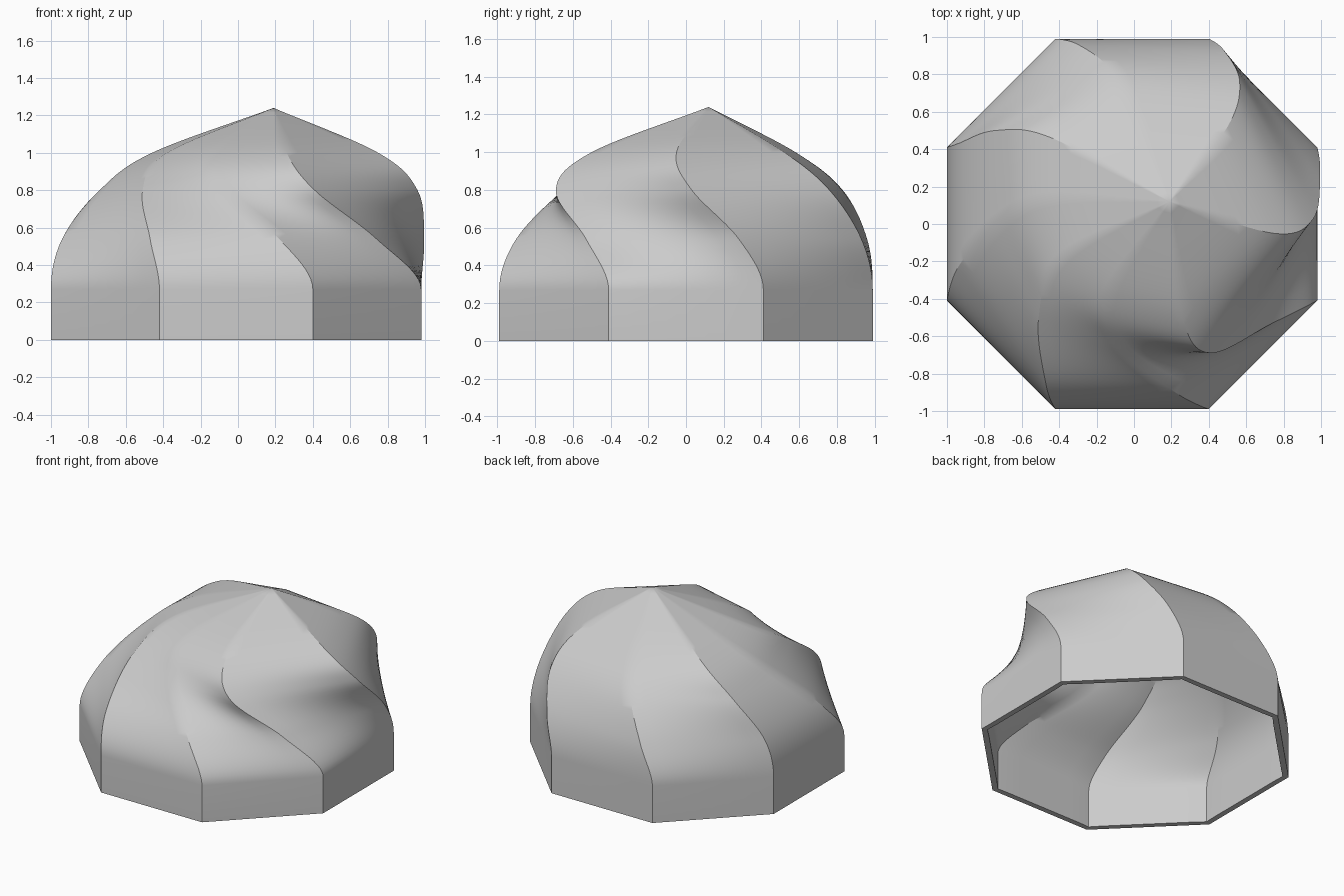
import bpy
import bmesh
import math
from mathutils import Vector

if "Cube" in bpy.data.objects:
    bpy.data.objects.remove(bpy.data.objects["Cube"], do_unlink=True)

APOTHEM, WALL_TOP, THICKNESS = 0.99, 0.27, 0.04
APEX = Vector((0.19, 0.12, 1.24))
LEVELS = (0.54, 0.8, 1.0)
STEPS_UP, STEPS_ACROSS = 10, 8

# Plan position of each swirling ridge at the three levels, counterclockwise
RIDGES = [
    ((0.995, 0.28), (0.96, 0.03), (0.75, -0.05)),
    ((0.48, 0.93), (0.565, 0.76), (0.5, 0.52)),
    ((-0.30, 0.96), (-0.13, 0.83), (0.0, 0.58)),
    ((-0.94, 0.43), (-0.74, 0.5), (-0.44, 0.46)),
    ((-0.94, -0.23), (-0.74, 0.0), (-0.46, 0.13)),
    ((-0.47, -0.86), (-0.51, -0.5), (-0.38, -0.18)),
    ((0.22, -0.9), (-0.09, -0.65), (-0.14, -0.38)),
    ((0.74, -0.53), (0.41, -0.69), (0.26, -0.5)),
]


def spline(a, b, c, d, t):
    """Smooth curve from b to c, with a and d as neighbours."""
    return (b * 2 + (c - a) * t + (a * 2 - b * 5 + c * 4 - d) * t ** 2
            + (b * 3 - a - c * 3 + d) * t ** 3) / 2


def ridge_path(index):
    """Foot of the wall, top of the wall, then the swirl to the apex."""
    angle = math.pi / 8 + index * math.pi / 4
    radius = APOTHEM / math.cos(math.pi / 8)
    foot = Vector((radius * math.cos(angle) - 0.01, radius * math.sin(angle), 0))
    rise = [Vector((x, y, z)) for (x, y), z in zip(RIDGES[index], LEVELS)]
    knots = [foot + Vector((0, 0, WALL_TOP))] + rise + [APEX]
    before = Vector((rise[0].x, rise[0].y, 0))   # makes the swirl leave the wall upright
    padded = [before] + knots + [APEX * 2 - knots[-2]]
    path = [foot]
    for k in range(len(knots) - 1):
        path += [spline(*padded[k:k + 4], s / STEPS_UP) for s in range(STEPS_UP)]
    return path


# Dome skin: panels ruled between neighbouring ridges
paths = [ridge_path(i) for i in range(len(RIDGES))]
bm = bmesh.new()
rings = []
for level in zip(*paths):
    ring = []
    for i, start in enumerate(level):
        end = level[(i + 1) % len(level)]
        ring += [bm.verts.new(start.lerp(end, s / STEPS_ACROSS)) for s in range(STEPS_ACROSS)]
    rings.append(ring)

count = len(rings[0])
for low, high in zip(rings, rings[1:]):
    for j in range(count):
        n = (j + 1) % count
        bm.faces.new((low[j], low[n], high[n], high[j]))
tip = bm.verts.new(APEX)
for j in range(count):
    bm.faces.new((rings[-1][j], rings[-1][(j + 1) % count], tip))

mesh = bpy.data.meshes.new("swirled_dome")
bm.to_mesh(mesh)
bm.free()
dome = bpy.data.objects.new("swirled_dome", mesh)
bpy.context.collection.objects.link(dome)

# Plain grey material
grey = bpy.data.materials.new("plain_grey")
grey.use_nodes = True
colour = (0.6, 0.6, 0.6, 1)
grey.diffuse_color = colour
grey.node_tree.nodes["Principled BSDF"].inputs["Base Color"].default_value = colour
mesh.materials.append(grey)

# Hollow shell, open underneath
shell = dome.modifiers.new("shell", 'SOLIDIFY')
shell.thickness = THICKNESS
shell.offset = -1
bpy.ops.object.select_all(action='DESELECT')
dome.select_set(True)
bpy.context.view_layer.objects.active = dome
bpy.ops.object.modifier_apply(modifier=shell.name)
bpy.ops.object.shade_smooth_by_angle(angle=math.radians(30))
